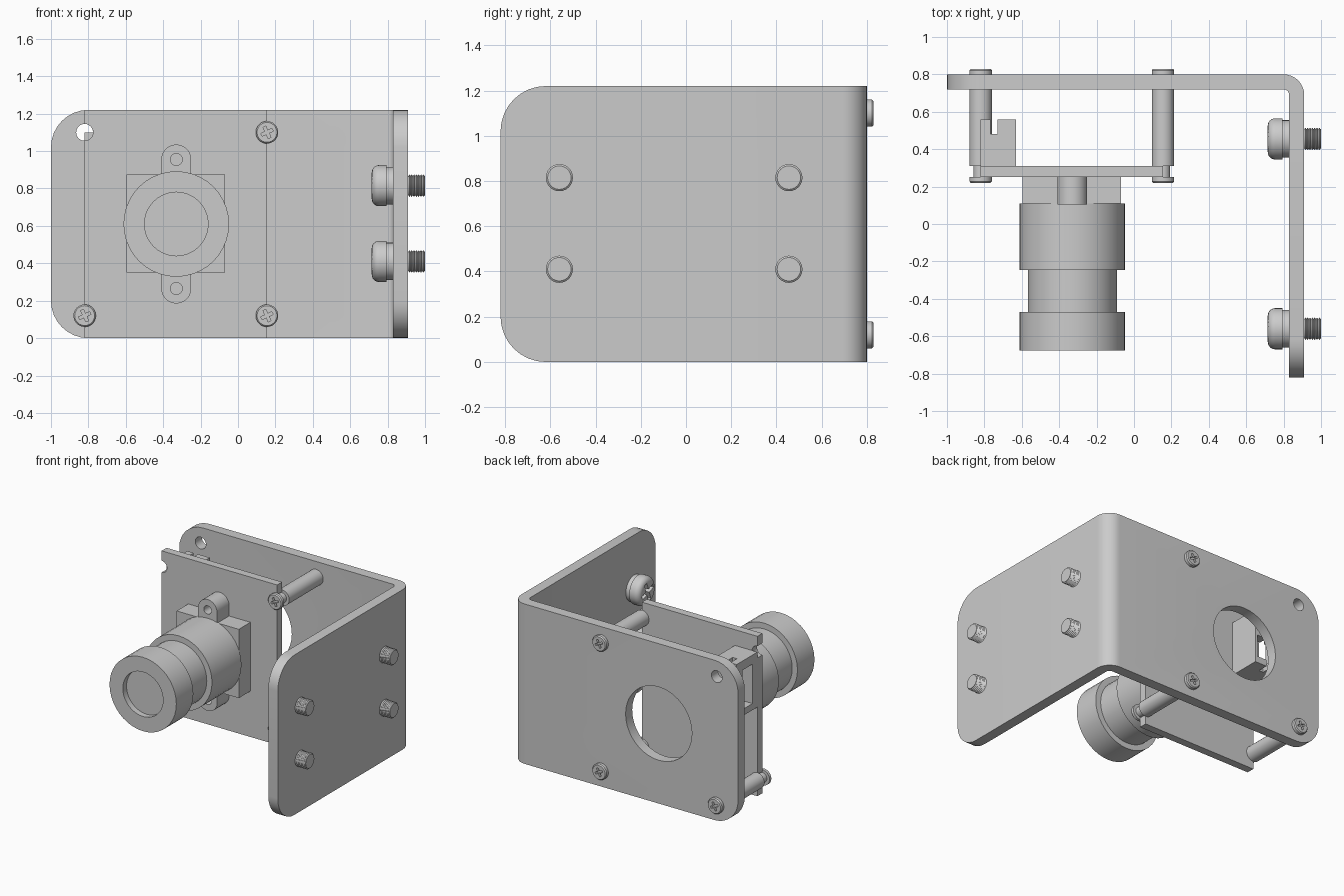
import bpy, bmesh, math
from mathutils import Vector, Matrix

if "Cube" in bpy.data.objects:
    bpy.data.objects.remove(bpy.data.objects["Cube"])

BACK, FRONT = Vector((0, 1, 0)), Vector((0, -1, 0))
RIGHT, LEFT = Vector((1, 0, 0)), Vector((-1, 0, 0))


def finish(name, bm):
    bmesh.ops.remove_doubles(bm, verts=bm.verts, dist=1e-5)
    bmesh.ops.recalc_face_normals(bm, faces=bm.faces)
    me = bpy.data.meshes.new(name)
    bm.to_mesh(me)
    bm.free()
    ob = bpy.data.objects.new(name, me)
    bpy.context.collection.objects.link(ob)
    return ob


def activate(ob):
    bpy.ops.object.select_all(action='DESELECT')
    ob.select_set(True)
    bpy.context.view_layer.objects.active = ob


def smooth(ob, deg=30):
    activate(ob)
    bpy.ops.object.shade_smooth_by_angle(angle=math.radians(deg))
    return ob


def lathe(name, profile, origin, axis, n=36):
    """Revolve (radius, distance) pairs about an axis through origin."""
    bm = bmesh.new()
    vs = [bm.verts.new((r, 0, a)) for r, a in profile]
    es = [bm.edges.new(p) for p in zip(vs, vs[1:])]
    bmesh.ops.spin(bm, geom=vs + es, cent=(0, 0, 0), axis=(0, 0, 1),
                   angle=2 * math.pi, steps=n, use_merge=True)
    rot = axis.to_track_quat('Z', 'Y').to_matrix().to_4x4()
    bm.transform(Matrix.Translation(origin) @ rot)
    return finish(name, bm)


def rod(name, r, length, origin, axis, n=36):
    return lathe(name, [(0, 0), (r, 0), (r, length), (0, length)], origin, axis, n)


def prism(name, pts, vec):
    bm = bmesh.new()
    f = bm.faces.new([bm.verts.new(p) for p in pts])
    ext = bmesh.ops.extrude_face_region(bm, geom=[f], use_keep_orig=True)
    bmesh.ops.translate(bm, vec=vec, verts=[v for v in ext['geom'] if isinstance(v, bmesh.types.BMVert)])
    return finish(name, bm)


def box(name, lo, hi):
    x, y, z = lo
    X, Y, Z = hi
    return prism(name, [(x, y, z), (X, y, z), (X, Y, z), (x, Y, z)], (0, 0, Z - z))


def cut(ob, *cutters):
    for c in cutters:
        activate(ob)
        m = ob.modifiers.new("cut", 'BOOLEAN')
        m.object, m.operation, m.solver = c, 'DIFFERENCE', 'EXACT'
        bpy.ops.object.modifier_apply(modifier=m.name)
        bpy.data.objects.remove(c)
    return ob


def cross(origin, axis, size, w, depth, turn):
    """Plus-shaped cutter sinking from origin against the axis."""
    q = axis.to_track_quat('Z', 'Y')
    quarter = [(size, -w), (size, w), (w, w)]
    pts = []
    for k in range(4):
        a = math.radians(90 * k + turn)
        for x, y in quarter:
            p = Vector((x * math.cos(a) - y * math.sin(a), x * math.sin(a) + y * math.cos(a), 0.01))
            pts.append(Vector(origin) + q @ p)
    return prism("cross_cutter", pts, -axis * (depth + 0.01))


def arc(cx, cy, r, a0, a1, n):
    return [(cx + r * math.cos(math.radians(a0 + (a1 - a0) * i / n)),
             cy + r * math.sin(math.radians(a0 + (a1 - a0) * i / n))) for i in range(n + 1)]


XL, XR, ZL, ZH, H = -0.82, 0.155, 0.12, 1.10, 1.22
CX, CZ = -0.33, 0.61

# Bent sheet bracket with rounded free corners
outline = ([(-1, 0.80)] + arc(0.80, 0.69, 0.11, 90, 0, 8) + [(0.91, -0.82), (0.83, -0.82)]
           + arc(0.80, 0.69, 0.03, 0, 90, 5) + [(-1, 0.72)])
bracket = prism("bracket", [(x, y, 0) for x, y in outline], (0, 0, H))
bm = bmesh.new()
bm.from_mesh(bracket.data)
ends = [e for e in bm.edges
        if abs(e.verts[0].co.z - e.verts[1].co.z) < 1e-4
        and (all(v.co.x < -0.99 for v in e.verts) or all(v.co.y < -0.81 for v in e.verts))]
bmesh.ops.bevel(bm, geom=ends, offset=0.2, segments=8, profile=0.5, affect='EDGES')
bm.to_mesh(bracket.data)
bm.free()
cut(bracket, rod("c", 0.28, 0.3, (CX, 0.6, CZ), BACK, 40), rod("c", 0.045, 0.3, (XL, 0.6, ZH), BACK))
smooth(bracket)

# Circuit board with half-round corner notches
board = box("circuit_board", (XL, 0.25, 0), (XR, 0.31, H))
cut(board, *[rod("c", 0.045, 0.2, (x, 0.18, z), BACK, 24) for x in (XL, XR) for z in (ZL, ZH)])
smooth(board)

# Standoffs with a cross-head screw at both ends
for i, (x, z) in enumerate([(XL, ZL), (XR, ZL), (XR, ZH)]):
    smooth(rod(f"standoff_{i}", 0.06, 0.41, (x, 0.31, z), BACK))
    smooth(rod(f"standoff_shank_{i}", 0.038, 0.07, (x, 0.245, z), BACK, 24))
    for side, y, ax in (("rear", 0.80, BACK), ("front", 0.25, FRONT)):
        head = lathe(f"{side}_screw_head_{i}", [(0, 0), (0.06, 0), (0.06, 0.022), (0.053, 0.03), (0, 0.03)],
                     (x, y, z), ax)
        cut(head, cross(Vector((x, y, z)) + ax * 0.03, ax, 0.033, 0.008, 0.02, 25))
        smooth(head)

# Connector shell behind the board, open to the side and slotted at the back
conn = box("connector", (XL, 0.31, 0.68), (-0.63, 0.56, 1.10))
cut(conn, box("c", (-0.9, 0.37, 0.73), (-0.65, 0.49, 1.03)),
    box("c", (-0.766, 0.48, 0.6), (-0.73, 0.6, 1.2)),
    box("c", (-0.78, 0.45, 0.73), (-0.65, 0.6, 0.9)))

# Lens holder: square base and two drilled ears
box("holder_base", (-0.595, 0.11, 0.35), (-0.07, 0.25, 0.875))
for name, s in (("upper_ear", 1), ("lower_ear", -1)):
    pts = [(CX + 0.08, CZ), *arc(CX, CZ + s * 0.345, 0.08, 0, s * 180, 14), (CX - 0.08, CZ)]
    ear = prism(name, [(x, 0.105, z) for x, z in pts], (0, 0.145, 0))
    cut(ear, rod("c", 0.032, 0.3, (CX, 0.0, CZ + s * 0.345), BACK, 20))
    smooth(ear)

# Lens barrel: rear body, neck, front ring with recessed glass
smooth(lathe("lens_barrel", [(0, 0), (0.282, 0), (0.282, 0.355), (0.238, 0.355), (0.238, 0.58),
                             (0.282, 0.58), (0.282, 0.785), (0.17, 0.785), (0.17, 0.74), (0, 0.74)],
             (CX, 0.11, CZ), FRONT, 40))

# Mounting screws: pan head, collar and threaded end through the side plate
head_prof = ([(0, 0), (0.1, 0), (0.1, 0.035), (0.11, 0.035)]
             + [(0.11, 0.075)] + [(r, a) for r, a in arc(0.07, 0.075, 0.04, 15, 90, 5)] + [(0, 0.115)])
thread = [(0, -0.08), (0.05, -0.08), (0.05, 0)]
for k in range(7):
    thread += [(0.06, 0.006 + k * 0.0125), (0.052, 0.0125 + k * 0.0125)]
thread += [(0.052, 0.09), (0, 0.09)]
for i, (y, z) in enumerate([(y, z) for y in (0.455, -0.56) for z in (0.41, 0.815)]):
    head = lathe(f"mount_screw_head_{i}", head_prof, (0.83, y, z), LEFT)
    cut(head, cross(Vector((0.715, y, z)), LEFT, 0.07, 0.014, 0.05, 20))
    smooth(head)
    smooth(lathe(f"mount_screw_thread_{i}", thread, (0.91, y, z), RIGHT, 24))
